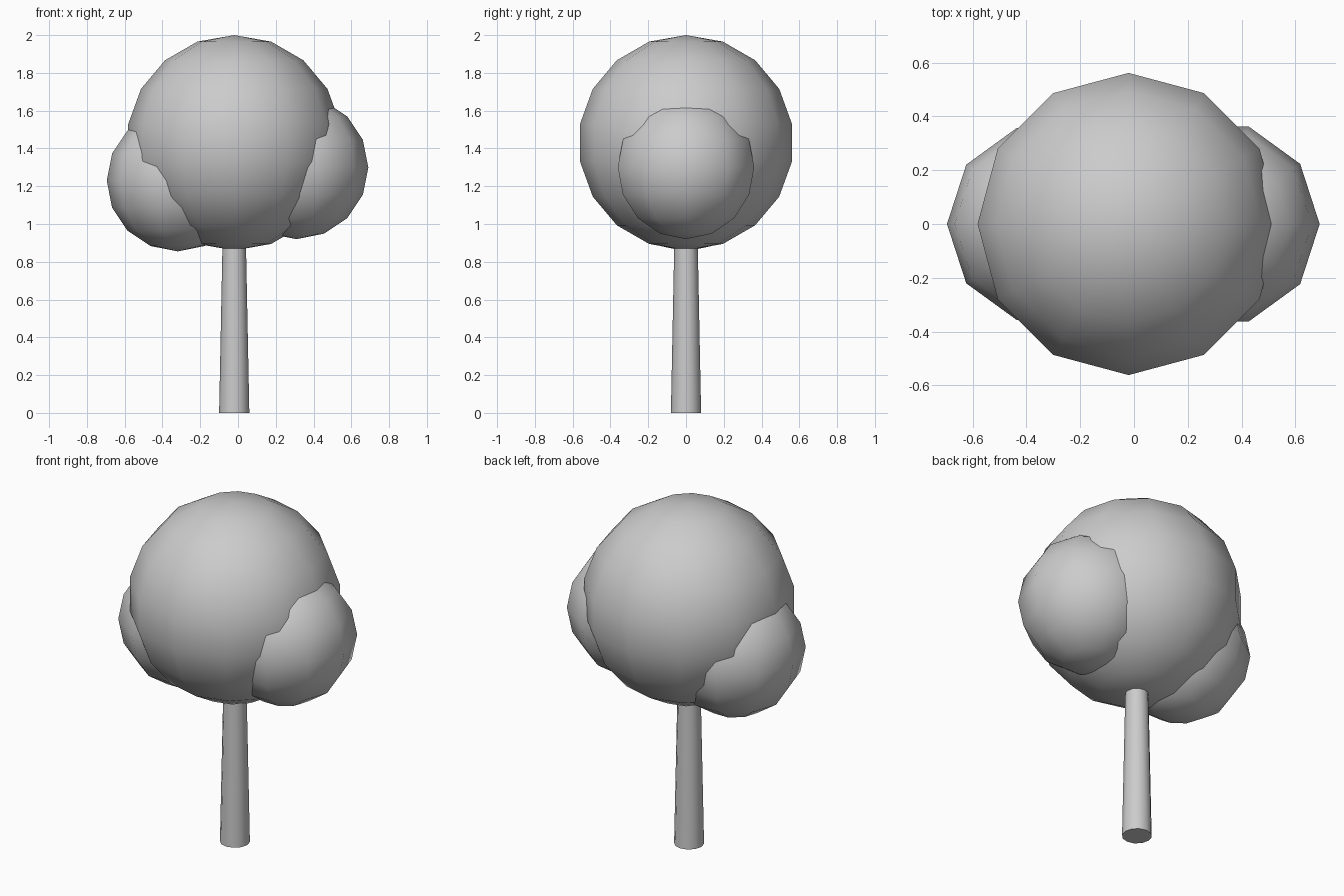
import bpy, math

if "Cube" in bpy.data.objects:
    bpy.data.objects.remove(bpy.data.objects["Cube"])


def blob(name, x, z, r, segs, rings):
    # low-poly ball with a vertex column facing +x, smooth shaded
    bpy.ops.mesh.primitive_uv_sphere_add(
        segments=segs, ring_count=rings, radius=r,
        location=(x, 0, z), rotation=(0, 0, math.pi / 2))
    ob = bpy.context.object
    ob.name = name
    bpy.ops.object.shade_smooth()
    return ob


# tapered trunk reaching into the crown
bpy.ops.mesh.primitive_cone_add(vertices=12, radius1=0.08, radius2=0.06,
                                depth=1.0, location=(-0.02, 0, 0.5))
bpy.context.object.name = "trunk"
bpy.ops.object.shade_smooth_by_angle(angle=math.radians(40))

# foliage: large crown and two side clumps
blob("crown", -0.02, 1.43, 0.57, 12, 9)
blob("right_clump", 0.31, 1.30, 0.38, 10, 8)
blob("left_clump", -0.32, 1.23, 0.375, 10, 8)
